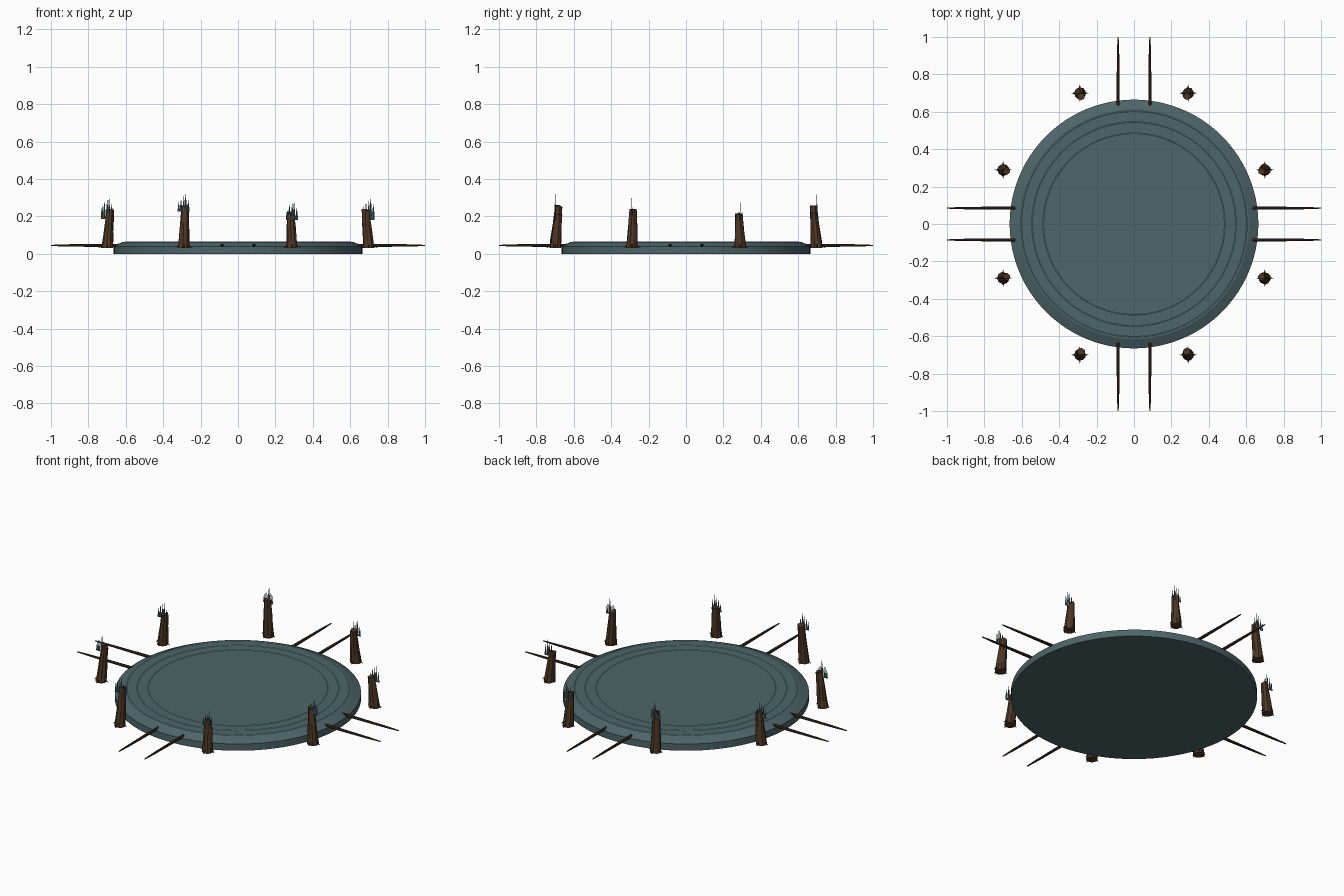
import bpy, bmesh, math, random
from mathutils import Vector, Matrix

if "Cube" in bpy.data.objects:
    bpy.data.objects.remove(bpy.data.objects["Cube"])

random.seed(4)

def mat(name, col):
    m = bpy.data.materials.new(name)
    m.diffuse_color = (*col, 1)
    m.use_nodes = True
    m.node_tree.nodes["Principled BSDF"].inputs["Base Color"].default_value = m.diffuse_color
    return m

TEAL = mat("slate teal", (0.075, 0.130, 0.140))
PALE = mat("pale teal", (0.25, 0.47, 0.47))
BARK = mat("bark brown", (0.075, 0.038, 0.018))
WOOD = mat("dark wood", (0.050, 0.027, 0.016))

def finish(name, bm, material):
    bmesh.ops.recalc_face_normals(bm, faces=bm.faces)
    me = bpy.data.meshes.new(name)
    bm.to_mesh(me)
    bm.free()
    me.materials.append(material)
    ob = bpy.data.objects.new(name, me)
    bpy.context.collection.objects.link(ob)
    return ob

def tube(bm, stations, sides, flat=1.0, axis=None):
    """Loft closed rings through (centre, radius) stations."""
    axis = axis or (stations[-1][0] - stations[0][0])
    rot = axis.to_track_quat('Z', 'Y').to_matrix()
    rings = []
    for c, r in stations:
        rings.append([bm.verts.new(c + rot @ Vector((
            r * math.cos(2 * math.pi * i / sides),
            r * flat * math.sin(2 * math.pi * i / sides), 0))) for i in range(sides)])
    for a, b in zip(rings, rings[1:]):
        for i in range(sides):
            j = (i + 1) % sides
            bm.faces.new((a[i], a[j], b[j], b[i]))
    bm.faces.new(rings[0][::-1])
    bm.faces.new(rings[-1])

UP = Vector((0, 0, 1))

# round platform with a chamfered rim
bm = bmesh.new()
tube(bm, [(Vector((0, 0, z)), r) for r, z in
          ((0.665, 0), (0.665, 0.040), (0.640, 0.052), (0.615, 0.064))], 96, axis=UP)
finish("platform", bm, TEAL)

# thin inlaid rings on the platform
for k, R in enumerate((0.603, 0.545, 0.485)):
    bm = bmesh.new()
    n = 96
    loops = [[bm.verts.new((r * math.cos(2 * math.pi * i / n),
                            r * math.sin(2 * math.pi * i / n), z)) for i in range(n)]
             for r, z in ((R - 0.003, 0.0630), (R, 0.0655), (R + 0.003, 0.0630))]
    for a, b in zip(loops, loops[1:]):
        for i in range(n):
            j = (i + 1) % n
            bm.faces.new((a[i], a[j], b[j], b[i]))
    finish(f"inlay_ring_{k + 1}", bm, PALE)

# pairs of tapered poles on the four sides
bm = bmesh.new()
for q in range(4):
    turn = Matrix.Rotation(q * math.pi / 2, 3, 'Z')
    for y in (-0.085, 0.085):
        tube(bm, [(turn @ Vector((x, y, 0.045)), r) for x, r in
                  ((0.63, 0.009), (0.75, 0.008), (0.92, 0.006), (1.0, 0.003))], 8)
finish("side_poles", bm, WOOD)

# ring of leaning stumps, each with root thorns and flat shards
tops = [0.21, 0.22, 0.255, 0.215, 0.235, 0.255, 0.21, 0.235]
for k, top in enumerate(tops):
    a = math.radians(22.5 + 45 * k)
    out = Vector((math.cos(a), math.sin(a), 0))
    base = out * 0.757 + UP * 0.03
    h = top - 0.03

    bm = bmesh.new()
    tube(bm, [(base + UP * h * t - out * 0.019 * t, r) for t, r in
              ((0, 0.032), (0.2, 0.029), (0.6, 0.024), (1, 0.019))], 9, axis=UP)
    for v in bm.verts:                      # uneven bark and broken top
        v.co += Vector((random.uniform(-1, 1), random.uniform(-1, 1), 0)) * 0.002
        if v.co.z > top - 0.01:
            v.co.z += random.uniform(-0.006, 0.006)
    finish(f"stump_{k + 1}", bm, BARK)

    bm = bmesh.new()
    for d in range(4):
        o = Vector((math.cos(d * math.pi / 2), math.sin(d * math.pi / 2), 0))
        tube(bm, [(base + o * 0.022 + UP * 0.018, 0.006),
                  (base + o * 0.045 + UP * 0.002, 0.001)], 5)
    finish(f"roots_{k + 1}", bm, WOOD)

    bm = bmesh.new()
    for dx, lo, hi in ((-0.027, -0.03, 0.018), (-0.015, -0.03, 0.042),
                       (0.0, -0.03, 0.050), (0.010, -0.03, 0.066), (0.024, -0.03, 0.030)):
        c = Vector((base.x + dx, base.y, top))
        tip = hi + random.uniform(-0.008, 0.004)
        tube(bm, [(c + UP * lo, 0.007), (c + UP * (lo + 0.25 * (tip - lo)), 0.006),
                  (c + UP * tip, 0.0006)], 4, flat=0.5, axis=UP)
    finish(f"shards_{k + 1}", bm, TEAL)
